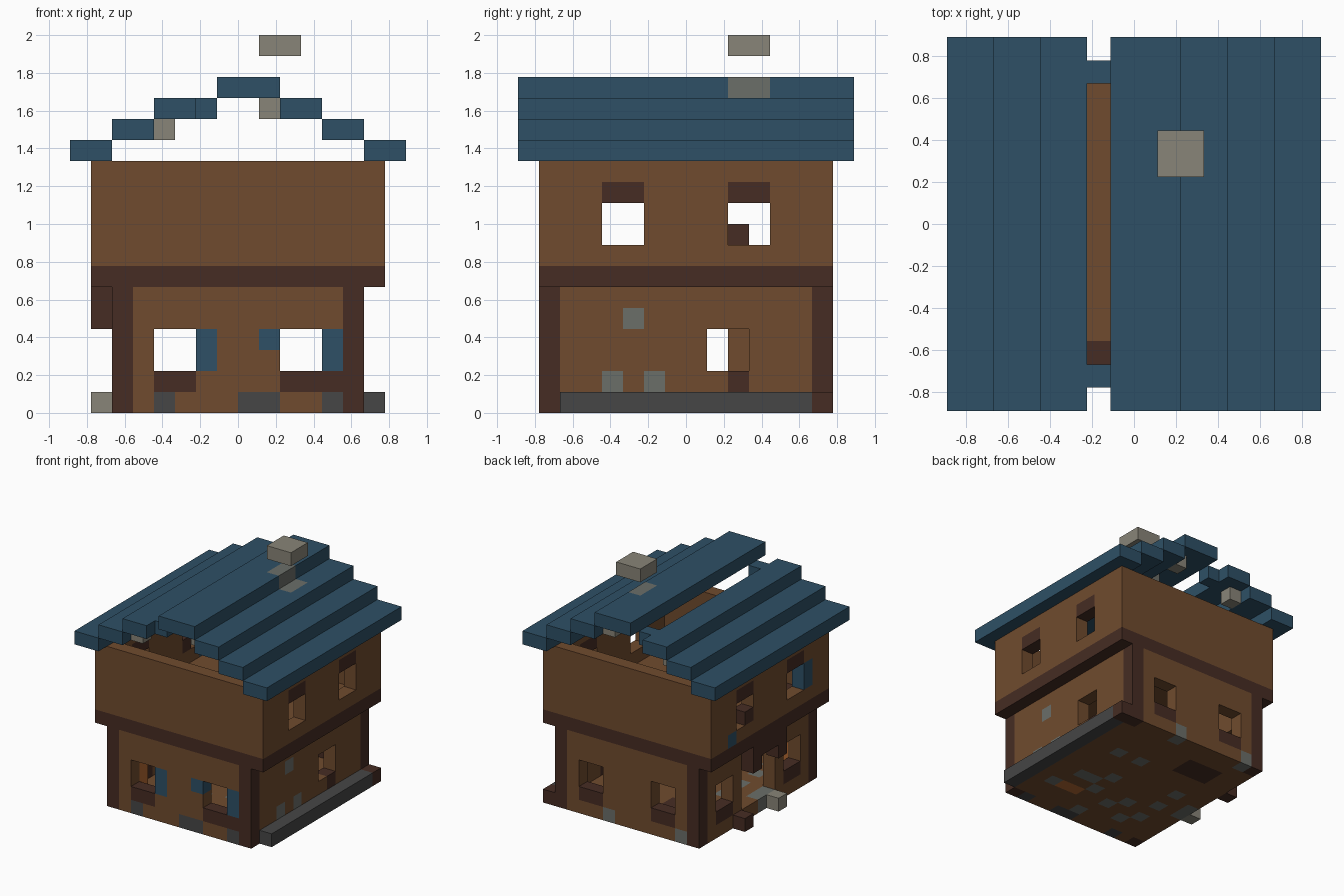
import bpy, bmesh, math
from mathutils import Vector

if "Cube" in bpy.data.objects:
    bpy.data.objects.remove(bpy.data.objects["Cube"], do_unlink=True)

U = 1 / 9  # size of one block


def lin(c):
    c /= 255
    return c / 12.92 if c <= 0.04045 else ((c + 0.055) / 1.055) ** 2.4


COLOURS = {
    "brown planks": (112, 75, 46),
    "dark timber": (70, 44, 35),
    "blue tiles": (46, 80, 102),
    "dark grey stone": (70, 70, 70),
    "pale stone": (137, 133, 120),
    "grey cobble": (107, 110, 105),
    "orange wood": (178, 104, 50),
}
MATS = {}
for name, rgb in COLOURS.items():
    m = bpy.data.materials.new(name)
    col = (*[lin(c) for c in rgb], 1)
    m.diffuse_color = col
    m.use_nodes = True
    bsdf = m.node_tree.nodes["Principled BSDF"]
    bsdf.inputs["Base Color"].default_value = col
    bsdf.inputs["Roughness"].default_value = 0.9
    MATS[name] = m
BROWN, DARK, BLUE, GREY, PALE, COBBLE, ORANGE = COLOURS

cells = {}  # block position -> (part, colour)


def block(part, colour, x, y, z):
    """Fill a box given as (start, end) ranges in block units."""
    for i in range(*x):
        for j in range(*y):
            for k in range(*z):
                cells[i, j, k] = (part, colour)


def carve(x, y, z):
    for i in range(*x):
        for j in range(*y):
            for k in range(*z):
                cells.pop((i, j, k), None)


# Ground floor: slab, walls and corner posts
block("lower_walls", BROWN, (-6, 6), (-7, 7), (0, 6))
carve((-5, 5), (-6, 6), (1, 6))
block("ground_floor", BROWN, (-5, 5), (-6, 6), (0, 1))
for x in (-6, 5):
    for y in (-7, 6):
        block("corner_posts", DARK, (x, x + 1), (y, y + 1), (0, 6))

# Worn stones, a dark patch and orange boards in the floor
for x, y in [(1, 6), (2, -2), (3, -2), (4, -4), (1, -1), (3, 2), (1, 2), (0, -6),
             (-1, -4), (-2, -3), (-4, -2), (-4, -4), (-3, -5), (-4, 0), (1, -3)]:
    block("floor_stones", COBBLE, (x, x + 1), (y, y + 1), (0, 1))
block("floor_patch", DARK, (-4, -1), (3, 5), (0, 1))
block("floor_boards", ORANGE, (2, 4), (-4, -3), (0, 1))

# Lower windows in the front and back, with dark sills
for y in (-7, 6):
    for x in (-4, 2):
        block("window_sills", DARK, (x, x + 2), (y, y + 1), (1, 2))
        carve((x, x + 2), (y, y + 1), (2, 4))
block("window_sills", DARK, (4, 5), (-7, -6), (1, 2))

# Blue shutters and grey footing stones at the front and back
block("front_shutters", BLUE, (-2, -1), (-7, -6), (2, 4))
block("front_shutters", BLUE, (1, 2), (-7, -6), (3, 4))
block("front_shutters", BLUE, (4, 5), (-7, -6), (2, 4))
for x0, x1 in ((-4, -3), (0, 2), (4, 5)):
    block("front_footing", GREY, (x0, x1), (-7, -6), (0, 1))
for x in (1, -5):
    block("back_footing", COBBLE, (x, x + 1), (6, 7), (0, 1))

# Left wall: window, cobbles and a kerb along the ground
carve((5, 6), (1, 3), (2, 4))
block("window_sills", DARK, (5, 6), (2, 3), (1, 2))
for y, z in ((-3, 4), (-4, 1), (-2, 1)):
    block("wall_cobbles", COBBLE, (5, 6), (y, y + 1), (z, z + 1))
block("kerb", GREY, (6, 7), (-6, 6), (0, 1))
block("kerb_end", DARK, (6, 7), (6, 7), (0, 1))

# Right wall: doorway, two windows, awning and step
carve((-6, -5), (-2, 2), (1, 6))
for y in (3, -5):
    carve((-6, -5), (y, y + 2), (2, 4))
    block("window_sills", DARK, (-6, -5), (y, y + 2), (1, 2))
block("doorway_stones", COBBLE, (-6, -5), (-2, 0), (0, 1))
block("awning", DARK, (-7, -6), (-2, 2), (5, 6))
for y in (-2, 1):
    block("awning", DARK, (-7, -6), (y, y + 1), (4, 5))
block("door_post_foot", DARK, (-7, -6), (2, 3), (0, 1))
block("door_step", PALE, (-7, -6), (-2, -1), (0, 1))
block("inner_cupboard", ORANGE, (-5, -4), (-6, -5), (1, 4))

# Upper floor: timber ring, boards and walls
block("beam_ring", DARK, (-7, 7), (-7, 7), (6, 7))
block("upper_floor", BROWN, (-6, 6), (-5, 6), (6, 7))
block("upper_walls", BROWN, (-7, 7), (-7, 7), (7, 12))
carve((-6, 6), (-6, 6), (7, 12))

# Upper side windows with dark lintels
for x in (-7, 6):
    for y in (-4, 2):
        carve((x, x + 1), (y, y + 2), (8, 10))
        block("upper_lintels", DARK, (x, x + 1), (y, y + 2), (10, 11))
block("upper_shutters", BLUE, (-7, -6), (-5, -4), (8, 10))
block("upper_shutters", BLUE, (-7, -6), (4, 5), (7, 8))
block("window_box", DARK, (-7, -6), (2, 3), (8, 9))

# Stepped roof slabs with a gap beside the ridge
for n in range(3):
    block(f"roof_step_{n + 1}", BLUE, (-8 + 2 * n, -6 + 2 * n), (-8, 8), (12 + n, 13 + n))
    block(f"roof_step_{n + 1}", BLUE, (6 - 2 * n, 8 - 2 * n), (-8, 8), (12 + n, 13 + n))
block("roof_ridge", BLUE, (-1, 2), (-8, 8), (15, 16))

# Loose gable blocks at both ends
for y in (-7, 6):
    block("gable_ties", BLUE, (-2, -1), (y, y + 1), (14, 15))
    block("gable_stones", PALE, (-4, -3), (y, y + 1), (13, 14))
    block("gable_stones", PALE, (1, 2), (y, y + 1), (14, 15))

# Chimney through the roof and its floating cap
block("chimney", COBBLE, (1, 3), (2, 4), (14, 15))
block("chimney", COBBLE, (1, 2), (2, 4), (15, 16))
block("chimney_cap", PALE, (1, 3), (2, 4), (17, 18))


def build(part):
    """Make one mesh from the exposed sides of a part's blocks."""
    bm = bmesh.new()
    slots = []
    for pos, (owner, colour) in cells.items():
        if owner != part:
            continue
        if colour not in slots:
            slots.append(colour)
        centre = Vector(pos) + Vector((0.5, 0.5, 0.5))
        for axis in range(3):
            for s in (-1, 1):
                n = [0, 0, 0]
                n[axis] = s
                if tuple(p + d for p, d in zip(pos, n)) in cells:
                    continue
                normal = Vector(n)
                a = Vector([float(i == (axis + 1) % 3) for i in range(3)])
                b = normal.cross(a)
                mid = centre + normal / 2
                quad = [mid + (a * u + b * v) / 2
                        for u, v in ((-1, -1), (1, -1), (1, 1), (-1, 1))]
                f = bm.faces.new([bm.verts.new(q * U) for q in quad])
                f.material_index = slots.index(colour)
    bmesh.ops.remove_doubles(bm, verts=bm.verts, dist=0.001)
    bmesh.ops.dissolve_limit(bm, angle_limit=math.radians(1), verts=bm.verts,
                             edges=bm.edges, delimit={'MATERIAL'})
    mesh = bpy.data.meshes.new(part)
    bm.to_mesh(mesh)
    bm.free()
    for colour in slots:
        mesh.materials.append(MATS[colour])
    bpy.context.collection.objects.link(bpy.data.objects.new(part, mesh))


for part in dict.fromkeys(owner for owner, _ in cells.values()):
    build(part)
